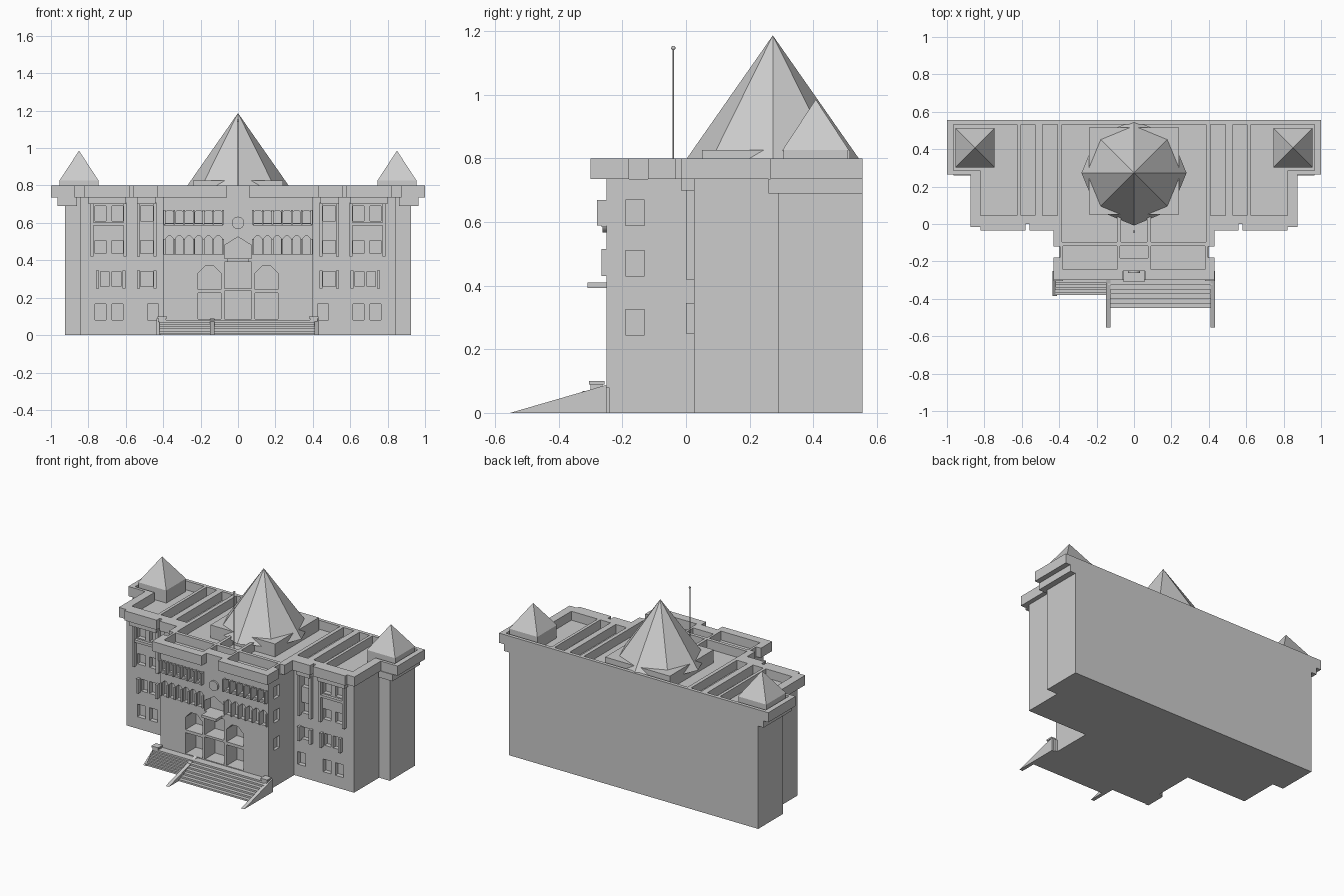
import bpy, bmesh, math
from mathutils import Vector

cube = bpy.data.objects.get("Cube")
if cube:
    bpy.data.objects.remove(cube)

stone = bpy.data.materials.new("grey_stone")
stone.use_nodes = True
GREY = (0.604, 0.604, 0.604, 1)
stone.diffuse_color = GREY
stone.node_tree.nodes["Principled BSDF"].inputs["Base Color"].default_value = GREY


def finish(name, bm):
    bmesh.ops.remove_doubles(bm, verts=bm.verts, dist=1e-5)
    bmesh.ops.recalc_face_normals(bm, faces=bm.faces)
    mesh = bpy.data.meshes.new(name)
    bm.to_mesh(mesh)
    bm.free()
    mesh.materials.append(stone)
    ob = bpy.data.objects.new(name, mesh)
    bpy.context.collection.objects.link(ob)


def prism(bm, pts, axis, a, b):
    """Extrude a 2D outline along an axis from a to b."""
    def place(p, d):
        return {"x": (d, *p), "y": (p[0], d, p[1]), "z": (*p, d)}[axis]
    low = [bm.verts.new(place(p, a)) for p in pts]
    high = [bm.verts.new(place(p, b)) for p in pts]
    bm.faces.new(low)
    bm.faces.new(high)
    for i in range(len(pts)):
        bm.faces.new((low[i - 1], low[i], high[i], high[i - 1]))


def rect(x0, x1, y0, y1):
    return [(x0, y0), (x1, y0), (x1, y1), (x0, y1)]


def box(bm, x0, x1, y0, y1, z0, z1):
    prism(bm, rect(x0, x1, y0, y1), "z", z0, z1)


def pair(bm, x0, x1, *rest):
    """A box and its mirror image across x = 0."""
    box(bm, x0, x1, *rest)
    box(bm, -x1, -x0, *rest)


def arch(x0, x1, z0, z1, k):
    return [(x0, z0), (x1, z0), (x1, z1 - k), (x1 - k, z1), (x0 + k, z1), (x0, z1 - k)]


def flip(pts):
    return [(-x, y) for x, y in reversed(pts)]


def mirrored(half):
    return half + flip(half)


def panel(bm, outline, holes, inward):
    """A flat face whose holes, given as (loop, depth), are sunk along inward."""
    edges, sunk = [], []
    for pts, depth in [(outline, 0)] + holes:
        vs = [bm.verts.new(p) for p in pts]
        edges += [bm.edges.new((vs[i - 1], vs[i])) for i in range(len(vs))]
        if depth:
            sunk.append((vs, depth))
    bmesh.ops.triangle_fill(bm, use_beauty=True, use_dissolve=False, edges=edges,
                            normal=-inward)
    for vs, depth in sunk:
        back = [bm.verts.new(v.co + inward * depth) for v in vs]
        bm.faces.new(back)
        for i in range(len(vs)):
            bm.faces.new((vs[i - 1], vs[i], back[i], back[i - 1]))


def block(name, plan, z0, z1, wall_holes, top_holes):
    """A solid on a counterclockwise plan, with openings per wall and in the top."""
    bm = bmesh.new()
    bm.faces.new([bm.verts.new((*p, z0)) for p in plan])
    panel(bm, [(*p, z1) for p in plan],
          [([(*p, z1) for p in h], d) for h, d in top_holes], Vector((0, 0, -1)))
    for i, (x, y) in enumerate(plan):
        nx, ny = plan[(i + 1) % len(plan)]
        along_x = abs(ny - y) < 1e-6
        holes = [([(u, y, z) if along_x else (x, u, z) for u, z in h], d)
                 for h, d in wall_holes.get(i, [])]
        panel(bm, [(x, y, z0), (nx, ny, z0), (nx, ny, z1), (x, y, z1)], holes,
              Vector((y - ny, nx - x, 0)).normalized())
    finish(name, bm)


WING, FRONT, BACK, FLOOR = 0.025, -0.25, 0.555, 0.735

# Openings of the wings and of the sides of the middle block
ROWS = [(0.08, 0.165), (0.26, 0.34), (0.435, 0.505), (0.61, 0.69)]
wing = []
for i, row in enumerate(ROWS):
    spans = [(0.425, 0.485) if i == 0 else (0.455, 0.52)]
    spans += [(0.625, 0.675), (0.69, 0.735)] if i == 1 else [(0.615, 0.675), (0.705, 0.765)]
    wing += [(rect(*span, *row), 0.03) for span in spans]
side = [(rect(-0.19, -0.13, z, z + 0.08), 0.02) for z in (0.245, 0.43, 0.59)]

# Gallery windows and entrance arches, then the central openings
PITCH = 0.052
front = []
for i in range(6):
    x = 0.085 + i * PITCH
    front += [(arch(x, x + 0.042, 0.6, 0.665, 0.008), 0.03),
              (arch(x, x + 0.042, 0.43, 0.53, 0.014), 0.03)]
front += [(rect(0.09, 0.215, 0.085, 0.225), 0.11), (arch(0.09, 0.215, 0.245, 0.37, 0.04), 0.11)]
front += [(flip(h), d) for h, d in front]
front += [(rect(-0.072, 0.072, 0.085, 0.235), 0.11), (rect(-0.072, 0.072, 0.25, 0.39), 0.11),
          ([(-0.072, 0.41), (0.072, 0.41), (0.072, 0.48), (0, 0.525), (-0.072, 0.48)], 0.06)]

# Main walls from the floor plan
block("walls", mirrored([(0.40, FRONT), (0.40, WING), (0.845, WING), (0.845, 0.29),
                         (0.925, 0.29), (0.925, BACK)]), 0, FLOOR,
      {0: side, 1: wing, 9: [(flip(h), d) for h, d in wing], 10: side, 11: front}, [])

# Roof parapet with its sunken bays
bays = [[(0.625, 0.045), (0.82, 0.045), (0.82, 0.285), (0.965, 0.285), (0.965, 0.532),
         (0.625, 0.532)],
        rect(0.53, 0.605, 0.045, 0.532), rect(0.41, 0.49, 0.045, 0.532),
        rect(0.09, 0.38, -0.243, -0.118)]
bays += [flip(b) for b in bays]
bays += [rect(-0.075, 0.075, -0.183, -0.118),
         mirrored([(0.385, 0.532), (0.385, -0.095), (0.09, -0.095), (0.09, 0.046),
                   (0.07, 0.046), (0.07, -0.095)])]
block("roof_parapet",
      mirrored([(0.06, -0.25), (0.06, -0.30), (0.43, -0.30), (0.43, -0.18), (0.395, -0.18),
                (0.395, -0.12), (0.43, -0.12), (0.43, -0.035), (0.56, -0.035), (0.56, 0),
                (0.58, 0), (0.58, -0.035), (0.82, -0.035), (0.82, -0.015), (0.875, -0.015),
                (0.875, 0.265), (1, 0.265), (1, BACK)]), FLOOR, 0.80,
      {}, [(b, 0.06) for b in bays])

# Lower cornice of the corner towers and brackets under the parapet
bm = bmesh.new()
pair(bm, 0.86, 0.965, 0.26, BACK, 0.69, FLOOR)
pair(bm, 0.60, 0.80, -0.015, WING + 0.01, 0.70, FLOOR)
pair(bm, 0.44, 0.54, -0.015, WING + 0.01, 0.70, FLOOR)
finish("cornice", bm)

# Surrounds of the wing windows
bm = bmesh.new()
for x in (0.595, 0.773, 0.437, 0.525):
    pair(bm, x, x + 0.016, 0.0, WING + 0.01, 0.42, 0.71)
for x in (0.602, 0.742, 0.437, 0.525):
    pair(bm, x, x + 0.016, 0.0, WING + 0.01, 0.25, 0.345)
pair(bm, 0.60, 0.78, 0.005, WING + 0.01, 0.585, 0.602)
finish("window_surrounds", bm)

# Ribs between the gallery windows
bm = bmesh.new()
for i in range(7):
    x = 0.076 + i * PITCH
    pair(bm, x, x + 0.009, -0.28, FRONT + 0.02, 0.59, 0.67)
    pair(bm, x, x + 0.009, -0.265, FRONT + 0.02, 0.43, 0.515)
pair(bm, 0.08, 0.395, -0.265, FRONT + 0.02, 0.585, 0.597)
finish("gallery_ribs", bm)

# Round plaque and the central balcony
bm = bmesh.new()
ring = [(0.033 * math.cos(i * math.pi / 12), 0.6 + 0.033 * math.sin(i * math.pi / 12))
        for i in range(24)]
prism(bm, ring, "y", FRONT - 0.012, FRONT + 0.01)
finish("round_plaque", bm)
bm = bmesh.new()
box(bm, -0.055, 0.055, -0.31, -0.2, 0.392, 0.41)
finish("balcony", bm)

# Entrance steps with sloping side walls
STEPS = 6


def flight(bm, x0, x1, y_end):
    prof = [(FRONT + 0.01, 0), (FRONT + 0.01, 0.08), (-0.30, 0.08)]
    run = (y_end + 0.30) / STEPS
    for i in range(STEPS):
        y, z = -0.30 + i * run, 0.08 * (1 - (i + 1) / (STEPS + 1))
        prof += [(y, z), (y + run, z)]
    prism(bm, prof + [(y_end, 0)], "x", x0, x1)


for name, x0, x1, y_end in (("right_steps", -0.42, -0.14, -0.38),
                            ("left_steps", -0.14, 0.42, -0.45)):
    bm = bmesh.new()
    flight(bm, x0, x1, y_end)
    finish(name, bm)
bm = bmesh.new()
for x, tip in ((-0.435, -0.385), (-0.15, -0.553), (0.41, -0.553)):
    prism(bm, [(tip, 0), (-0.25, 0), (-0.25, 0.088)], "x", x, x + 0.024)
finish("step_side_walls", bm)
bm = bmesh.new()
pair(bm, 0.385, 0.425, -0.30, -0.262, 0.07, 0.092)
pair(bm, 0.38, 0.43, -0.305, -0.257, 0.09, 0.10)
finish("step_posts", bm)


def spire(name, sides, x, y, z, radius, height, turn):
    bm = bmesh.new()
    ring = [bm.verts.new((x + radius * math.cos(turn + i * math.tau / sides),
                          y + radius * math.sin(turn + i * math.tau / sides), z))
            for i in range(sides)]
    tip = bm.verts.new((x, y, z + height))
    bm.faces.new(ring)
    for i in range(sides):
        bm.faces.new((ring[i - 1], ring[i], tip))
    finish(name, bm)


# Corner tower roofs
for label, x in (("right", -0.85), ("left", 0.85)):
    bm = bmesh.new()
    box(bm, x - 0.104, x + 0.104, 0.306, 0.51, FLOOR, 0.827)
    finish(label + "_tower_base", bm)
    spire(label + "_tower_roof", 4, x, 0.408, 0.826, 0.148, 0.16, math.pi / 4)

# Central spire on its square base
bm = bmesh.new()
box(bm, -0.24, 0.24, 0.05, 0.515, FLOOR, 0.827)
finish("spire_base", bm)
spire("central_spire", 8, 0, 0.273, 0.785, 0.281, 0.402, 0)

# Flagpole
bm = bmesh.new()
pole = [(0.003 * math.cos(i * math.pi / 4), -0.04 + 0.003 * math.sin(i * math.pi / 4))
        for i in range(8)]
prism(bm, pole, "z", FLOOR, 1.145)
finish("flagpole", bm)
bm = bmesh.new()
bmesh.ops.create_uvsphere(bm, u_segments=10, v_segments=6, radius=0.007)
bmesh.ops.translate(bm, verts=bm.verts, vec=(0, -0.04, 1.147))
finish("flagpole_ball", bm)
